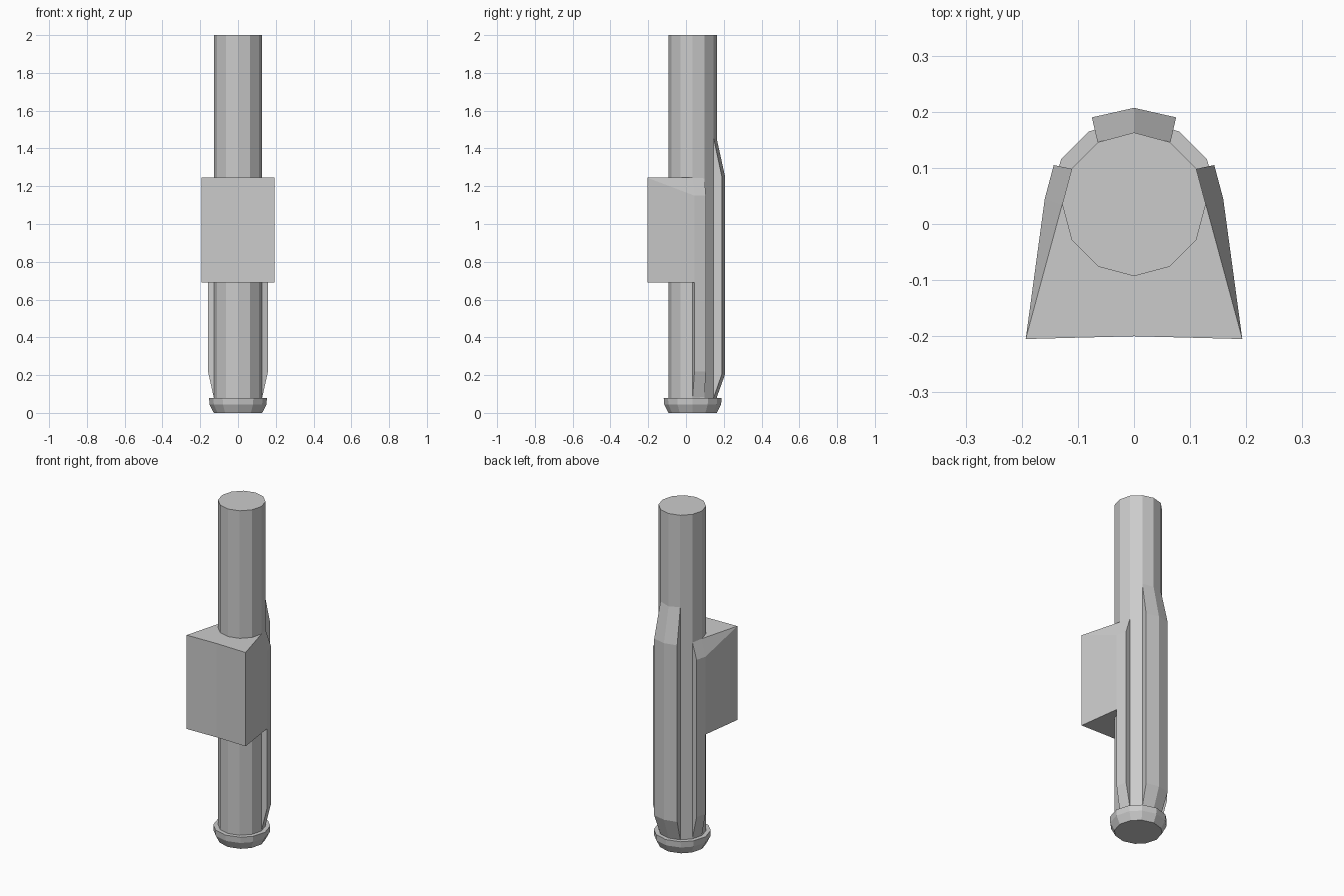
import bpy, bmesh
from math import cos, sin, radians

if "Cube" in bpy.data.objects:
    bpy.data.objects.remove(bpy.data.objects["Cube"])

CY = 0.035  # shaft axis in y


def build(name, verts, faces):
    me = bpy.data.meshes.new(name)
    me.from_pydata(verts, [], faces)
    bm = bmesh.new()
    bm.from_mesh(me)
    bmesh.ops.recalc_face_normals(bm, faces=bm.faces)
    bm.to_mesh(me)
    bm.free()
    ob = bpy.data.objects.new(name, me)
    bpy.context.collection.objects.link(ob)
    return ob


def lathe(name, profile, angles):
    """Faceted turned part from (radius, z) pairs, capped at both ends."""
    n, m = len(angles), len(profile)
    verts = [(r * cos(radians(a)), CY + r * sin(radians(a)), z)
             for r, z in profile for a in angles]
    faces = [(k * n + i, k * n + (i + 1) % n, (k + 1) * n + (i + 1) % n, (k + 1) * n + i)
             for k in range(m - 1) for i in range(n)]
    faces += [tuple(range(n)), tuple(range((m - 1) * n, m * n))]
    return build(name, verts, faces)


def rib(name, inner, outer, z):
    """Raised strip with tapered ends: inner edge spans z0-z3, outer z1-z2."""
    n = len(inner)
    rows = [(inner, z[0]), (outer, z[1]), (outer, z[2]), (inner, z[3])]
    verts = [(x, y, h) for pts, h in rows for x, y in pts]
    faces = [(k * n + i, k * n + i + 1, (k + 1) % 4 * n + i + 1, (k + 1) % 4 * n + i)
             for k in range(4) for i in range(n - 1)]
    faces += [tuple(k * n for k in range(4)), tuple(k * n + n - 1 for k in range(4))]
    return build(name, verts, faces)


# Shaft and collar at the foot
lathe("shaft", [(0.128, 0.03), (0.128, 2.0)], range(0, 360, 30))
lathe("foot_collar", [(0.128, 0), (0.151, 0.045), (0.153, 0.08)],
      [q + a for q in range(0, 360, 90) for a in (0, 32, 58)])

# Back rib
rib("back_rib", [(-0.065, 0.146), (0, 0.162), (0.065, 0.146)],
    [(-0.075, 0.19), (0, 0.207), (0.075, 0.19)], (0.08, 0.205, 1.25, 1.455))

# Side ribs
for s, side in ((-1, "left"), (1, "right")):
    rib(side + "_rib", [(s * 0.128, 0.035), (s * 0.11, 0.098)],
        [(s * 0.159, 0.045), (s * 0.143, 0.105)], (0.08, 0.22, 1.15, 1.245))

# Front block, its upper rear corners sloping into the side ribs
plan = [(-0.193, -0.205), (0, -0.2), (0.193, -0.205),
        (0.159, 0.045), (0.128, 0.035), (-0.128, 0.035), (-0.159, 0.045)]
tops = [1.245, 1.245, 1.245, 1.15, 1.245, 1.245, 1.15]
verts = [(x, y, 0.69) for x, y in plan] + [(x, y, t) for (x, y), t in zip(plan, tops)]
faces = [(i, (i + 1) % 7, (i + 1) % 7 + 7, i + 7) for i in range(7)]
faces += [tuple(range(7)), (7, 8, 9, 11, 12), (9, 10, 11), (7, 12, 13)]
build("front_block", verts, faces)
